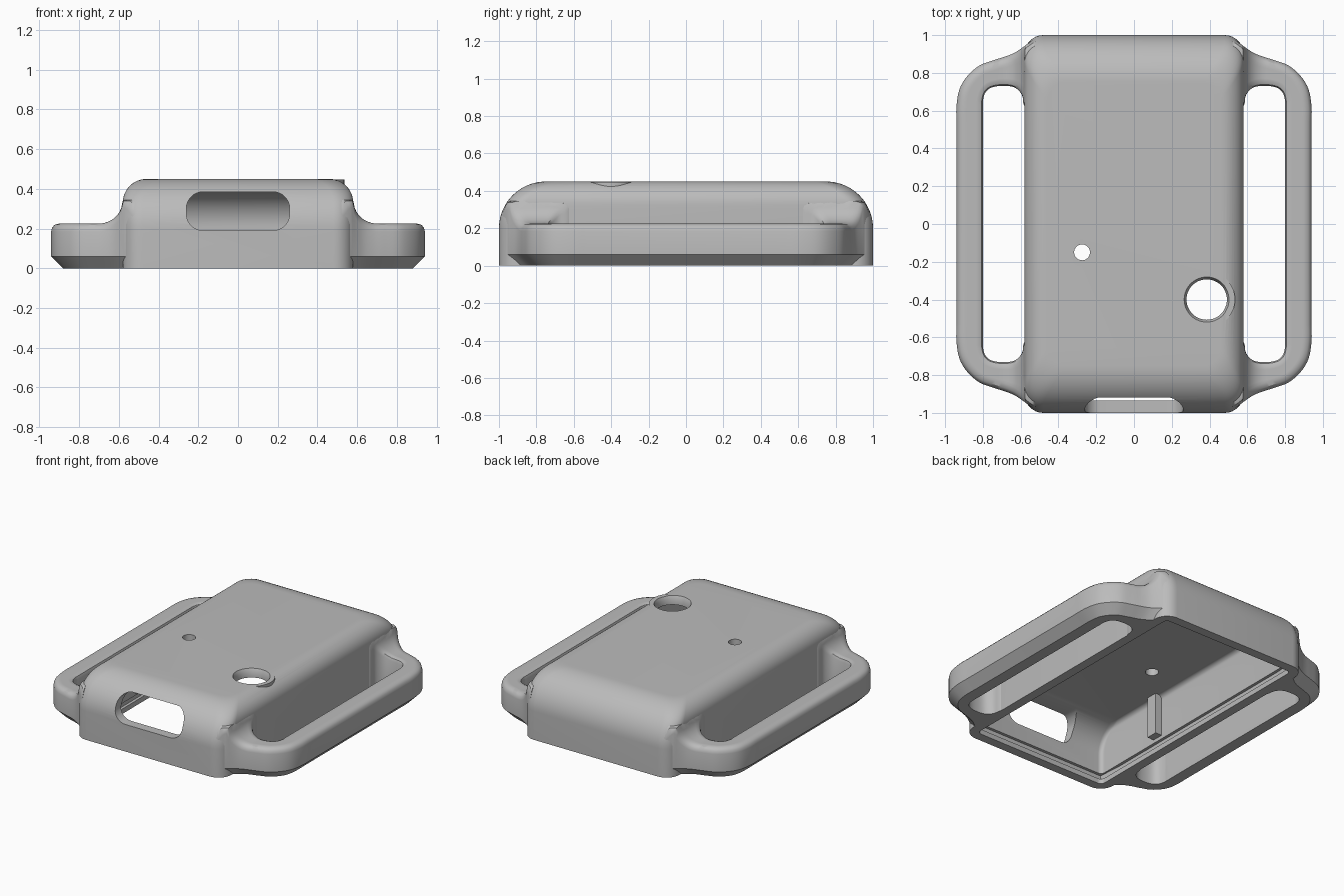
import bpy, bmesh, math
from mathutils import Vector

cube = bpy.data.objects.get("Cube")
if cube:
    bpy.data.objects.remove(cube, do_unlink=True)

grey = bpy.data.materials.new("plain_grey")
grey.use_nodes = True
grey.diffuse_color = (0.5, 0.5, 0.5, 1)
grey.node_tree.nodes["Principled BSDF"].inputs["Base Color"].default_value = (0.5, 0.5, 0.5, 1)


def loft(name, rings):
    """Join equal-length closed rings of points with quads and cap both ends."""
    bm = bmesh.new()
    loops = [[bm.verts.new(p) for p in ring] for ring in rings]
    for a, b in zip(loops, loops[1:]):
        for i in range(len(a)):
            j = (i + 1) % len(a)
            bm.faces.new((a[i], a[j], b[j], b[i]))
    bm.faces.new(loops[0][::-1])
    bm.faces.new(loops[-1])
    bmesh.ops.recalc_face_normals(bm, faces=bm.faces)
    mesh = bpy.data.meshes.new(name)
    bm.to_mesh(mesh)
    bm.free()
    mesh.materials.append(grey)
    obj = bpy.data.objects.new(name, mesh)
    bpy.context.collection.objects.link(obj)
    return obj


def rounded_rect(hx, hy, r, steps=8):
    pts = []
    for k, (sx, sy) in enumerate([(1, 1), (-1, 1), (-1, -1), (1, -1)]):
        for i in range(steps + 1):
            a = math.pi / 2 * (k + i / steps)
            pts.append((sx * (hx - r) + r * math.cos(a), sy * (hy - r) + r * math.sin(a)))
    return pts


def quarter(t, r):
    """Distance a round of radius r has drawn in at height t above its start."""
    t = min(max(t, 0), r)
    return r - math.sqrt(r * r - t * t)


def rounded_case(name, hx, hy, bottom, top, side_r, end_r, corner_r, steps=18):
    heights = [bottom] + [top - end_r + end_r * math.sin(math.pi / 2 * i / steps)
                          for i in range(steps + 1)]
    rings = []
    for z in heights:
        x = hx - quarter(z - top + side_r, side_r)
        y = hy - quarter(z - top + end_r, end_r)
        rings.append([(px, py, z) for px, py in rounded_rect(x, y, corner_r)])
    return loft(name, rings)


def cylinder(name, x, y, sections, n=48):
    return loft(name, [[(x + r * math.cos(2 * math.pi * i / n),
                         y + r * math.sin(2 * math.pi * i / n), z) for i in range(n)]
                       for z, r in sections])


def box(name, x0, x1, y0, y1, z0, z1):
    return loft(name, [[(x0, y0, z), (x1, y0, z), (x1, y1, z), (x0, y1, z)] for z in (z0, z1)])


def combine(target, tool, operation):
    mod = target.modifiers.new("combine", 'BOOLEAN')
    mod.operation, mod.solver, mod.object = operation, 'EXACT', tool
    bpy.context.view_layer.objects.active = target
    bpy.ops.object.modifier_apply(modifier=mod.name)
    bpy.data.objects.remove(tool, do_unlink=True)


def smooth(obj):
    bpy.ops.object.select_all(action='DESELECT')
    obj.select_set(True)
    bpy.context.view_layer.objects.active = obj
    bpy.ops.object.shade_smooth_by_angle(angle=math.radians(32))


# Hollow case, open underneath, with a collar for the button hole
case = rounded_case("case_shell", 0.58, 1.0, 0, 0.45, 0.12, 0.25, 0.1)
BX, BY = 0.385, -0.4
combine(case, cylinder("collar", BX, BY, [(0.3, 0.15), (0.447, 0.15)]), 'UNION')
combine(case, rounded_case("cavity", 0.515, 0.935, -0.1, 0.39, 0.03, 0.18, 0.03), 'DIFFERENCE')

# Groove for a sliding lid
combine(case, box("lid_groove", -0.535, 0.535, -0.955, 0.955, 0.035, 0.075), 'DIFFERENCE')

# Front port opening
port_plan = rounded_rect(0.26, 0.0975, 0.085)
port = loft("port", [[(x, y, 0.2875 + z) for x, z in port_plan] for y in (-1.1, -0.7)])
combine(case, port, 'DIFFERENCE')

# Button hole with a chamfered lip, and the small indicator hole
combine(case, cylinder("button_hole", BX, BY,
                       [(0.25, 0.107), (0.425, 0.107), (0.455, 0.122), (0.6, 0.122)]), 'DIFFERENCE')
combine(case, cylinder("indicator_hole", -0.275, -0.15, [(0.25, 0.042), (0.6, 0.042)]), 'DIFFERENCE')
smooth(case)

# Rib on the inner side wall
box("inner_rib", -0.53, -0.465, -0.42, -0.34, 0.1, 0.4)


def curve_through(points, sub=4):
    pts = [Vector(p) for p in points]
    out = []
    for i in range(len(pts) - 1):
        p1, p2 = pts[i], pts[i + 1]
        p0, p3 = pts[max(i - 1, 0)], pts[min(i + 2, len(pts) - 1)]
        for k in range(sub):
            t = k / sub
            out.append(0.5 * (2 * p1 + (p2 - p0) * t + (2 * p0 - 5 * p1 + 4 * p2 - p3) * t ** 2
                              + (3 * p1 - p0 - 3 * p2 + p3) * t ** 3))
    return out + [pts[-1]]


def strap_height(x, y):
    """Flat top that sweeps up in a concave fillet to the case wall."""
    lift = quarter(0.7 - x, 0.12)
    end = 0.45 - quarter(abs(y) - 0.75, 0.25)
    return min(0.225 + lift, end)


def strap_section(outer, inner):
    width = (inner - outer).length
    mid = width - 0.065
    # (distance in from the outer edge, base height or None, drop below the top)
    profile = [(0.06, 0, 0), (0, 0.06, 0), (0, None, 0.04), (0.005, None, 0.02),
               (0.018, None, 0.006)]
    profile += [(0.04 + mid * f / 6, None, 0) for f in range(7)]
    profile += [(width - 0.007, None, 0.007), (width, None, 0.025), (width, 0, 0)]
    ring = []
    for d, base, drop in profile:
        p = outer.lerp(inner, d / width)
        ring.append((p.x, p.y, strap_height(p.x, p.y) - drop if base is None else base))
    return ring


# Strap loops on both sides
outer_path = curve_through([(.52, .985), (.55, .965), (.585, .938), (.63, .908), (.68, .887),
                            (.74, .868), (.82, .838), (.885, .78), (.925, .71), (.94, .62), (.94, .53)])
inner_path = curve_through([(.55, .58), (.583, .63), (.592, .68), (.62, .715), (.66, .73),
                            (.72, .73), (.765, .717), (.79, .69), (.8, .65), (.8, .62), (.8, .53)])
half = [strap_section(o, i) for o, i in zip(outer_path, inner_path)]
whole = half + [[(x, -y, z) for x, y, z in ring] for ring in reversed(half)]
for side, name in ((1, "left_strap_loop"), (-1, "right_strap_loop")):
    smooth(loft(name, [[(side * x, y, z) for x, y, z in ring] for ring in whole]))
